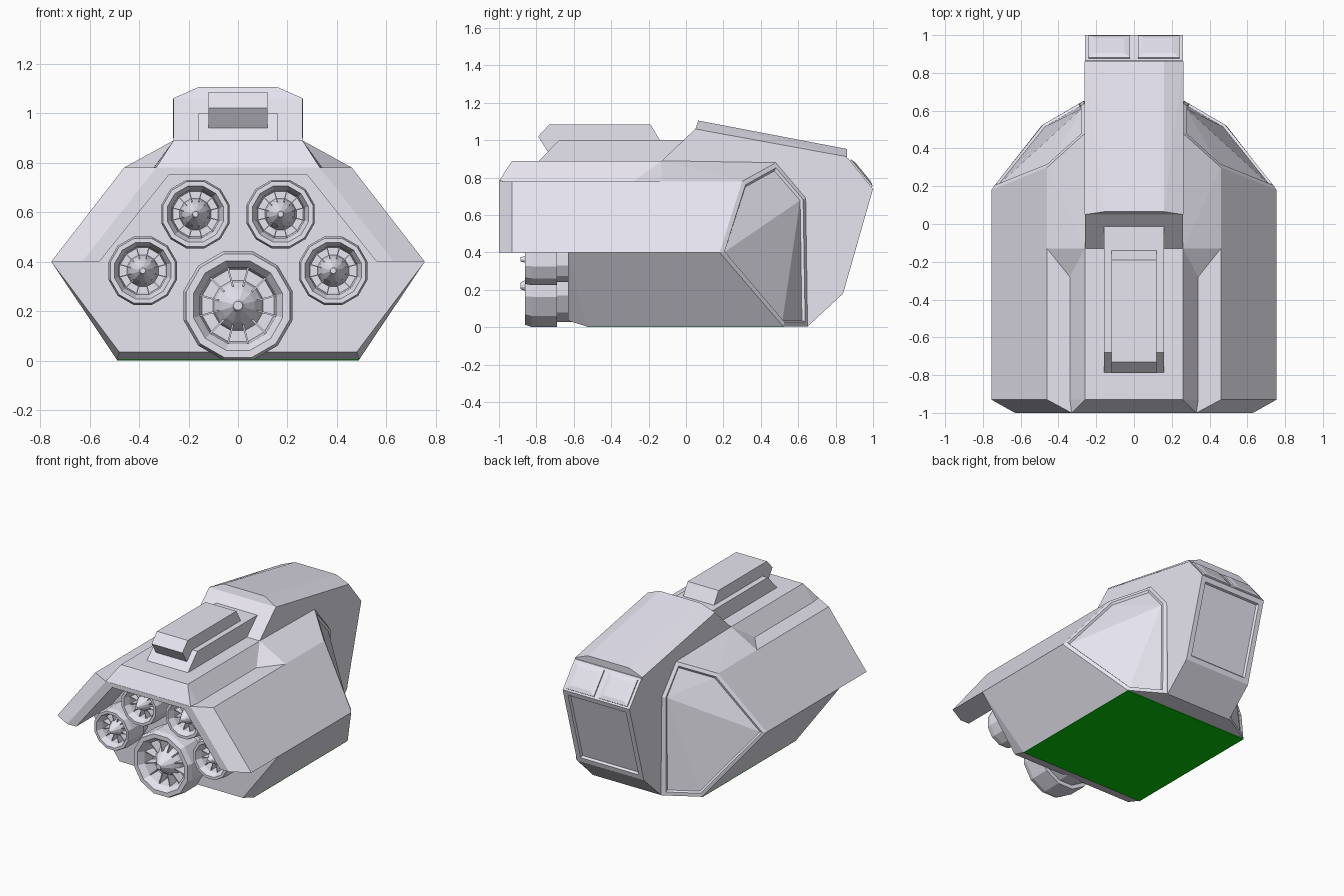
import bpy, bmesh
from math import pi, sin, cos
from mathutils import Vector, Matrix

if "Cube" in bpy.data.objects:
    bpy.data.objects.remove(bpy.data.objects["Cube"])


def material(name, rgb):
    m = bpy.data.materials.new(name)
    m.diffuse_color = (*rgb, 1)
    m.use_nodes = True
    m.node_tree.nodes["Principled BSDF"].inputs["Base Color"].default_value = m.diffuse_color
    return m


PALE = material("pale_grey", (0.80, 0.78, 0.87))
GREEN = material("green", (0.002, 0.6, 0.002))


def finish(bm, name, mat=PALE):
    bmesh.ops.recalc_face_normals(bm, faces=bm.faces)
    me = bpy.data.meshes.new(name)
    bm.to_mesh(me)
    bm.free()
    me.materials.append(mat)
    ob = bpy.data.objects.new(name, me)
    bpy.context.collection.objects.link(ob)
    return ob


def hull(name, pts, mirror=True, panels=(), rim=0.025, depth=0.015, mat=PALE):
    """Convex solid from points; panels = directions whose faces get a sunken panel."""
    bm = bmesh.new()
    for x, y, z in pts:
        bm.verts.new((x, y, z))
        if mirror and x:
            bm.verts.new((-x, y, z))
    bmesh.ops.convex_hull(bm, input=bm.verts[:])
    bmesh.ops.delete(bm, geom=[v for v in bm.verts if not v.link_faces], context='VERTS')
    bmesh.ops.dissolve_limit(bm, angle_limit=0.02, verts=bm.verts[:], edges=bm.edges[:])
    bmesh.ops.recalc_face_normals(bm, faces=bm.faces)
    for d in panels:
        d = Vector(d).normalized()
        region = [f for f in bm.faces if f.normal.dot(d) > 0.88]
        bmesh.ops.inset_region(bm, faces=region, thickness=rim, use_even_offset=True)
        bmesh.ops.inset_region(bm, faces=region, thickness=0.008, depth=-depth, use_even_offset=True)
    return finish(bm, name, mat)


def loft(name, sections):
    """Join closed sections with quads and cap both ends."""
    bm = bmesh.new()
    rows = [[bm.verts.new(p) for p in s] for s in sections]
    n = len(rows[0])
    for a, b in zip(rows, rows[1:]):
        for i in range(n):
            j = (i + 1) % n
            bm.faces.new((a[i], a[j], b[j], b[i]))
    bm.faces.new(rows[0])
    bm.faces.new(rows[-1])
    return finish(bm, name)


def side_profile(name, half, yz):
    return loft(name, [[(x, y, z) for y, z in yz] for x in (-half, half)])


# Main hull: front block, rear block with angled side panels
B = 0.004
hull("front_hull", [(0.48, -0.63, 0.035), (0.49, -0.53, B), (0.755, -0.63, 0.4),
                    (0.46, -0.63, 0.78), (0.49, -0.1, B), (0.755, -0.1, 0.4), (0.46, -0.1, 0.78)])
hull("rear_hull", [(0.49, -0.13, B), (0.755, -0.13, 0.4), (0.46, -0.13, 0.78), (0.26, -0.13, 0.89),
                   (0.755, 0.18, 0.4), (0.49, 0.52, B), (0.27, 0.65, B),
                   (0.46, 0.30, 0.78), (0.26, 0.48, 0.88), (0.26, 0.64, 0.69)],
     panels=[(0.61, 0.75, 0.24), (-0.61, 0.75, 0.24)])
for s, side in ((1, "right"), (-1, "left")):
    hull(side + "_shoulder_wedge", [(s * 0.46, -0.13, 0.78), (s * 0.26, -0.13, 0.89),
                                    (s * 0.34, -0.28, 0.78), (s * 0.26, -0.13, 0.78)], mirror=False)

# Overhanging engine hood
stations = [((0.755, 0.4), (0.63, 0.4), (0.56, 0.4)), ((0.46, 0.78), (0.33, 0.78), (0.28, 0.75))]
stations += [tuple((-x, z) for x, z in st) for st in reversed(stations)]
loft("engine_hood", [[(o[0], -0.62, o[1]), (o[0], -0.93, o[1]), (r[0], -1, r[1]),
                      (i[0], -1, i[1]), (i[0], -0.62, i[1])] for o, r, i in stations])
hull("top_ridge", [(0.33, -1, 0.781), (0.34, -0.93, 0.779), (0.26, -0.93, 0.89),
                   (0.34, -0.1, 0.779), (0.26, -0.1, 0.89)])

# Cockpit spine with sunken rear door, and its roof slab
hull("cockpit", [(0.26, -0.14, 0.88), (0.26, 0.05, 1.06), (0.26, 0.865, 0.905),
                 (0.26, 1.0, 0.74), (0.26, 0.84, 0.18), (0.26, 0.65, B)],
     panels=[(0, 0.96, -0.27)], rim=0.035)
hull("cockpit_roof", [(0.262, 0.05, 1.055), (0.262, 0.05, 1.06), (0.16, 0.065, 1.105),
                      (0.16, 0.862, 0.953), (0.262, 0.86, 0.912), (0.262, 0.86, 0.9)])

# Raised windows on the sloping tail
a, b, n = Vector((0, 0.865, 0.905)), Vector((0, 1.0, 0.74)), Vector((0, 0.774, 0.633))
for s, side in ((1, "right"), (-1, "left")):
    pts = []
    for x0, x1, t0, t1, h in ((0.02, 0.24, 0.08, 0.94, -0.01), (0.02, 0.24, 0.08, 0.94, 0.008),
                              (0.05, 0.21, 0.2, 0.82, 0.016)):
        pts += [a.lerp(b, t) + n * h + Vector((s * x, 0, 0)) for x in (x0, x1) for t in (t0, t1)]
    hull(side + "_window", pts, mirror=False)

# Roof intake
side_profile("intake_base", 0.16, [(-0.79, 0.885), (-0.68, 1.0), (0.02, 1.0), (0.02, 0.885)])
side_profile("intake_cover", 0.12, [(-0.74, 0.94), (-0.79, 1.02), (-0.73, 1.085), (-0.19, 1.085),
                                    (-0.14, 1.0), (-0.14, 0.94)])


def engine(name, cx, cz, R):
    """Twelve-sided nozzle with central cone and radial vanes."""
    prof = [(0.88, -0.6), (0.88, -0.69), (1, -0.69), (1, -0.825), (0.95, -0.86), (0.82, -0.86),
            (0.7, -0.82), (0.66, -0.74), (0.46, -0.74), (0.42, -0.78), (0.3, -0.82), (0.12, -0.865),
            (0.08, -0.885)]
    bm = bmesh.new()
    N = 12
    ring = [pi / N + 2 * pi * k / N for k in range(N)]
    rows = [[bm.verts.new((cx + R * r * sin(t), y, cz + R * r * cos(t))) for t in ring] for r, y in prof]
    for p, q in zip(rows, rows[1:]):
        for i in range(N):
            j = (i + 1) % N
            bm.faces.new((p[i], p[j], q[j], q[i]))
    bm.faces.new(rows[-1])
    bm.faces.new(rows[0])
    for t in ring:
        m = (Matrix.Translation((cx, -0.78, cz)) @ Matrix.Rotation(t, 4, 'Y')
             @ Matrix.Translation((0, 0, R * 0.53)) @ Matrix.Diagonal((R * 0.03, 0.07, R * 0.36, 1)))
        bmesh.ops.create_cube(bm, size=1, matrix=m)
    finish(bm, name)


# Engines
engine("main_engine", 0, 0.222, 0.228)
for s, side in ((1, "right"), (-1, "left")):
    engine(side + "_upper_engine", s * 0.172, 0.592, 0.143)
    engine(side + "_lower_engine", s * 0.385, 0.363, 0.143)

# Green underside
hull("underside", [(0.49, y, z) for y in (-0.53, 0.52) for z in (0, 0.006)], mat=GREEN)
